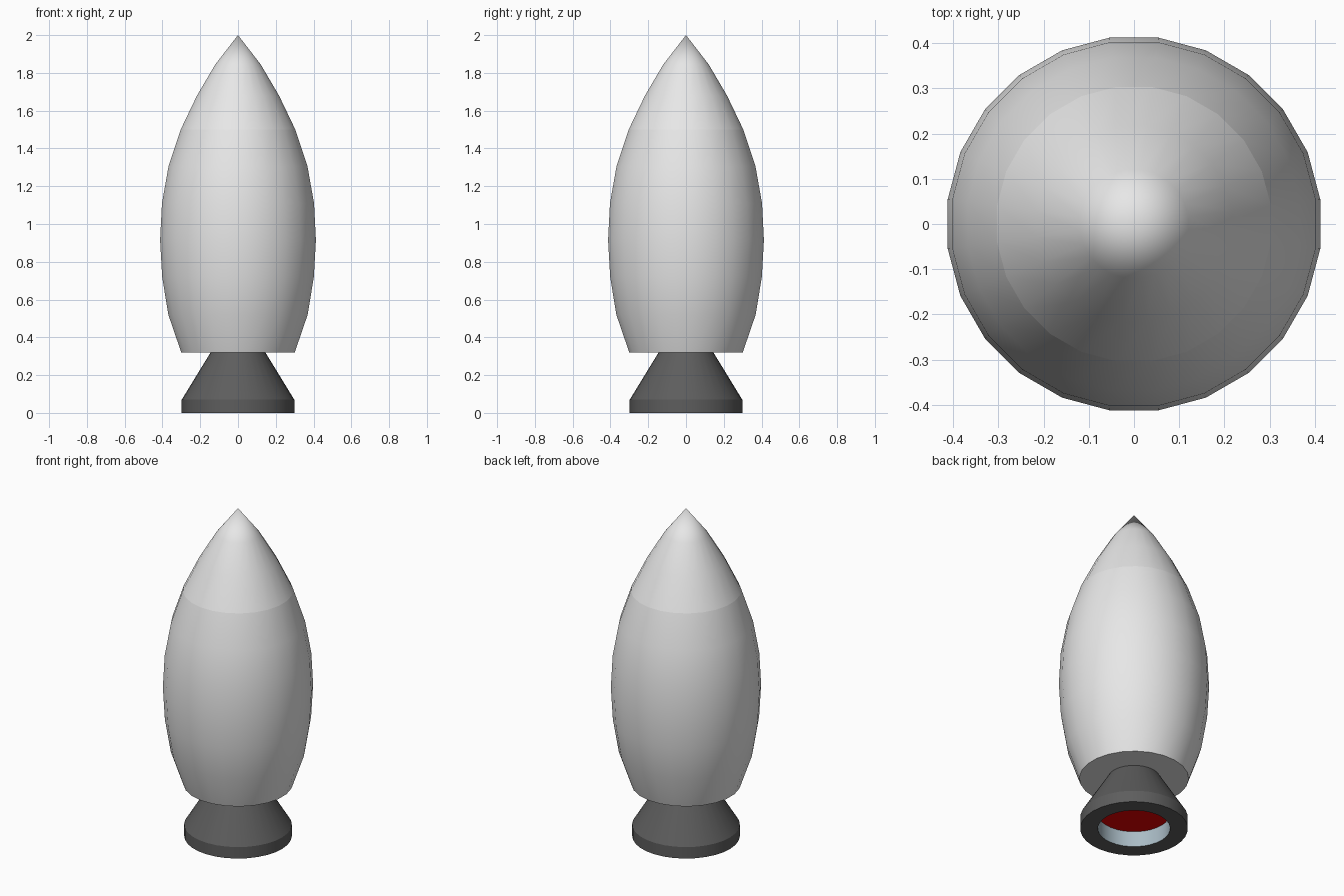
import bpy, bmesh, math

if "Cube" in bpy.data.objects:
    bpy.data.objects.remove(bpy.data.objects["Cube"])


def material(name, rgb):
    mat = bpy.data.materials.new(name)
    mat.use_nodes = True
    colour = (*rgb, 1.0)
    mat.diffuse_color = colour
    mat.node_tree.nodes["Principled BSDF"].inputs["Base Color"].default_value = colour
    return mat


def lathe(name, profile, sides, mat, offset=0.0):
    """Revolve (radius, z) points round z; a zero radius closes to a point."""
    bm = bmesh.new()
    rings = []
    for r, z in profile:
        if r == 0:
            rings.append([bm.verts.new((0, 0, z))] * sides)
            continue
        angles = [math.tau * (i + offset) / sides for i in range(sides)]
        rings.append([bm.verts.new((r * math.cos(a), r * math.sin(a), z)) for a in angles])
    for low, high in zip(rings, rings[1:]):
        for i in range(sides):
            j = (i + 1) % sides
            corners = list(dict.fromkeys((low[i], low[j], high[j], high[i])))
            bm.faces.new(corners)
    mesh = bpy.data.meshes.new(name)
    bm.to_mesh(mesh)
    bm.free()
    mesh.materials.append(mat)
    obj = bpy.data.objects.new(name, mesh)
    bpy.context.collection.objects.link(obj)
    bpy.ops.object.select_all(action="DESELECT")
    obj.select_set(True)
    bpy.context.view_layer.objects.active = obj
    bpy.ops.object.shade_smooth_by_angle(angle=math.radians(30))
    return obj


white = material("hull_white", (0.8, 0.8, 0.8))
dark = material("nozzle_dark_grey", (0.11, 0.11, 0.11))
steel = material("lining_pale_blue_grey", (0.40, 0.50, 0.56))
red = material("burner_red", (0.8, 0.0, 0.0))

# Hull with a flat base, and a separate nose so the seam stays crisp
lathe("hull", [(0, 0.32), (0.303, 0.32), (0.372, 0.52), (0.405, 0.72), (0.416, 0.915),
               (0.406, 1.11), (0.371, 1.305), (0.306, 1.5)], 24, white, 0.5)
lathe("nose", [(0.306, 1.5), (0.219, 1.68), (0.121, 1.845), (0, 2.0)], 24, white, 0.5)

# Engine bell: flat rim, short collar and tapering neck
lathe("nozzle", [(0.2, 0), (0.298, 0), (0.298, 0.07), (0.145, 0.32)], 32, dark)

# Recess inside the bell, facing inward and down
lathe("nozzle_lining", [(0.2, 0.095), (0.2, 0)], 32, steel)
lathe("burner", [(0, 0.095), (0.2, 0.095)], 32, red)
